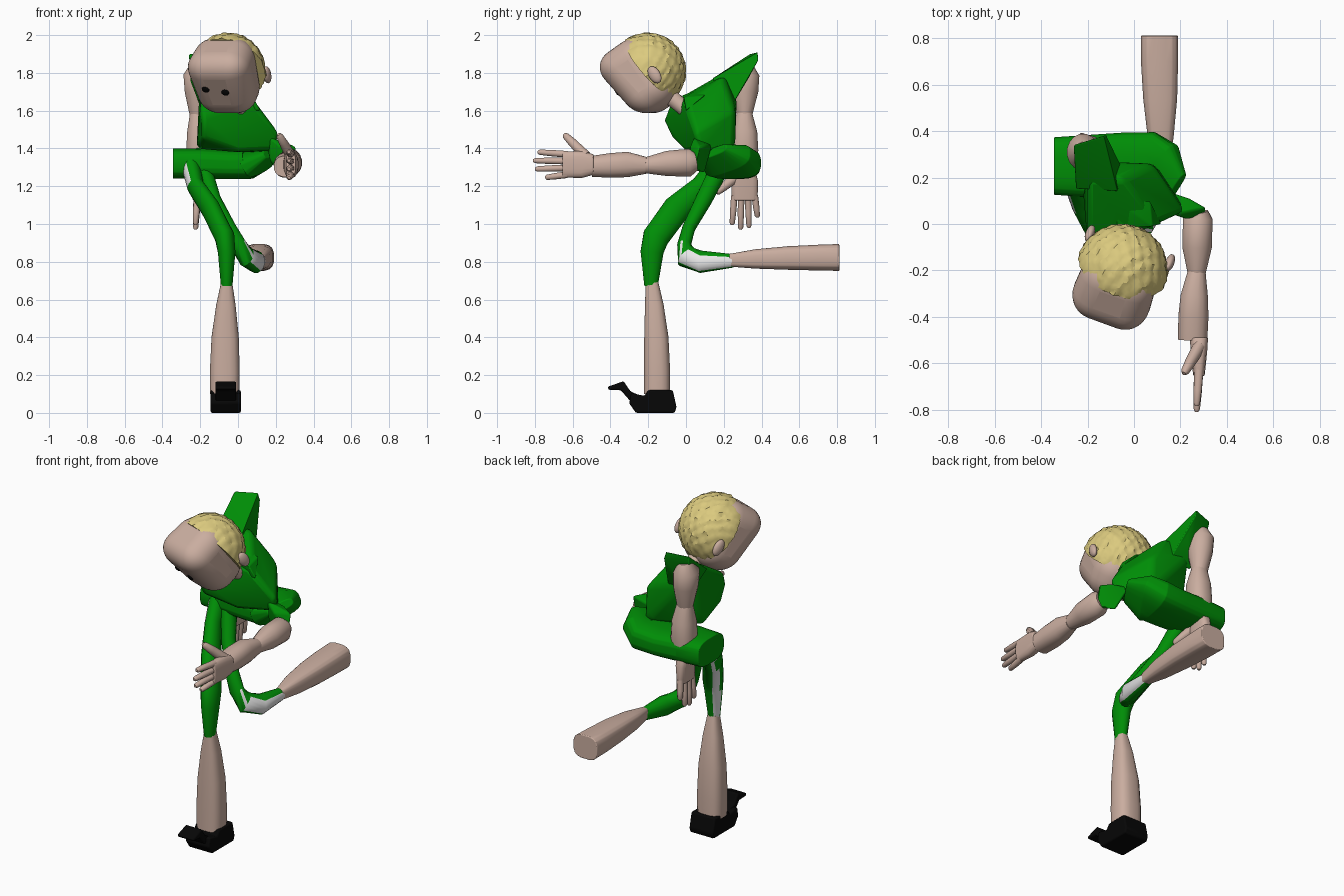
import bpy, bmesh, math, random
from mathutils import Vector, Matrix

random.seed(4)
old = bpy.data.objects.get("Cube")
if old:
    bpy.data.objects.remove(old, do_unlink=True)


def material(name, rgb):
    m = bpy.data.materials.new(name)
    m.use_nodes = True
    m.diffuse_color = (*rgb, 1)
    m.node_tree.nodes["Principled BSDF"].inputs["Base Color"].default_value = (*rgb, 1)
    return m


skin = material("skin", (0.59, 0.42, 0.35))
green = material("green cloth", (0.0, 0.27, 0.002))
white = material("white stripe", (0.8, 0.8, 0.8))
blond = material("blond hair", (0.71, 0.59, 0.21))
black = material("black", (0.002, 0.002, 0.002))


def finish(name, bm, mat, angle=40, bevel=0, segments=3, stripe=None):
    bmesh.ops.recalc_face_normals(bm, faces=bm.faces)
    bm.normal_update()
    if stripe:
        for f in bm.faces:
            f.material_index = int(stripe(f.normal, f.calc_center_median()))
    mesh = bpy.data.meshes.new(name)
    bm.to_mesh(mesh)
    bm.free()
    ob = bpy.data.objects.new(name, mesh)
    bpy.context.collection.objects.link(ob)
    mesh.materials.append(mat)
    if stripe:
        mesh.materials.append(white)
    if bevel:
        mod = ob.modifiers.new("bevel", "BEVEL")
        mod.width, mod.segments, mod.limit_method = bevel, segments, "ANGLE"
        mod.angle_limit = 0.35
    bpy.ops.object.select_all(action="DESELECT")
    ob.select_set(True)
    bpy.context.view_layer.objects.active = ob
    bpy.ops.object.shade_smooth_by_angle(angle=math.radians(angle))
    return ob


def tube(name, stations, mat, ref=(1, 0, 0), sides=16, power=1, bevel=0, stripe=None):
    """Loft rounded sections; station = x, y, z, radius along ref, other radius."""
    bm = bmesh.new()
    pts = [Vector(s[:3]) for s in stations]
    rings = []
    for i, s in enumerate(stations):
        t = (pts[min(i + 1, len(pts) - 1)] - pts[max(i - 1, 0)]).normalized()
        u = Vector(ref)
        u = (u - t * u.dot(t)).normalized()
        v = t.cross(u)
        ring = []
        for k in range(sides):
            a = math.tau * (k + 0.5) / sides
            c, d = math.cos(a), math.sin(a)
            p = pts[i] + u * math.copysign(abs(c) ** power, c) * s[3]
            ring.append(bm.verts.new(p + v * math.copysign(abs(d) ** power, d) * s[4]))
        rings.append(ring)
    for a, b in zip(rings, rings[1:]):
        for k in range(sides):
            n = (k + 1) % sides
            bm.faces.new((a[k], a[n], b[n], b[k]))
    bm.faces.new(rings[0])
    bm.faces.new(rings[-1])
    return finish(name, bm, mat, 50, bevel, 3, stripe)


def hull(name, points, mat, bevel=0.02):
    bm = bmesh.new()
    for p in points:
        bm.verts.new(p)
    out = bmesh.ops.convex_hull(bm, input=bm.verts)
    spare = [g for g in out["geom_interior"] if isinstance(g, bmesh.types.BMVert)]
    bmesh.ops.delete(bm, geom=spare, context="VERTS")
    return finish(name, bm, mat, 40, bevel)


# Head: tapered rounded box, pitched down and turned
pose = (Matrix.Translation((-0.06, -0.22, 1.785)) @ Matrix.Rotation(math.radians(-20), 4, "Z")
        @ Matrix.Rotation(math.radians(34), 4, "X"))
bm = bmesh.new()
bmesh.ops.create_cube(bm, size=2)
for v in bm.verts:
    up, back = v.co.z > 0, v.co.y > 0
    v.co = (v.co.x * (0.185 if up else 0.16) * (0.9 if back else 1),
            0.135 if back else (-0.19 if up else -0.13),
            v.co.z * 0.203)
finish("head", bm, skin, 60, 0.115, 8).matrix_world = pose


def blob(name, centre, size, mat):
    bm = bmesh.new()
    bmesh.ops.create_uvsphere(bm, u_segments=16, v_segments=10, radius=1)
    bmesh.ops.transform(bm, verts=bm.verts,
                        matrix=Matrix.Translation(centre) @ Matrix.Diagonal((*size, 1)))
    finish(name, bm, mat, 60).matrix_world = pose


for side, s in (("left", 1), ("right", -1)):
    blob(side + "_ear", (s * 0.183, 0.105, -0.065), (0.02, 0.032, 0.05), skin)
    blob(side + "_eye", (s * 0.053 - 0.012, -0.162, 0.012 - s * 0.01), (0.021, 0.009, 0.019), black)

# Hair: ruffled cap over the back of the head
bm = bmesh.new()
bmesh.ops.create_icosphere(bm, subdivisions=5, radius=1)
for v in bm.verts:
    r = 1 + 0.02 * math.sin(v.co.x * 23 + 4 * v.co.z) * math.sin(v.co.z * 17) + random.uniform(-0.01, 0.01)
    v.co = Vector((v.co.x * 0.2, v.co.y * 0.205 + 0.025, v.co.z * 0.203 + 0.01)) * r
for point, normal in (((0, 0.055, 0), (0, 1, 0.1)), ((0, 0, -0.16), (0, 0.3, 1))):
    bmesh.ops.bisect_plane(bm, geom=bm.verts[:] + bm.edges[:] + bm.faces[:],
                           plane_co=point, plane_no=normal, clear_inner=True)
    bmesh.ops.holes_fill(bm, edges=[e for e in bm.edges if e.is_boundary])
finish("hair", bm, blond, 25).matrix_world = pose

tube("neck", [(-0.05, -0.16, 1.74, 0.05, 0.05), (0.0, -0.02, 1.62, 0.045, 0.04),
              (0.0, 0.06, 1.57, 0.06, 0.06)], skin)

# Shirt: twisted chest, sleeves and the rolled hip section
hull("chest", [(-0.2, -0.09, 1.62), (-0.19, -0.12, 1.55), (-0.19, -0.07, 1.45), (-0.02, -0.03, 1.67),
               (0.1, 0.0, 1.64), (0.22, 0.05, 1.48), (0.21, 0.08, 1.39), (0.0, 0.0, 1.38),
               (0.09, 0.26, 1.38), (0.08, 0.26, 1.6), (-0.05, 0.2, 1.78), (-0.2, 0.2, 1.8),
               (-0.22, 0.15, 1.4), (-0.17, 0.27, 1.68)], green, 0.025)
hull("right_sleeve", [(-0.25, 0.15, 1.75), (-0.07, 0.14, 1.77), (-0.26, 0.34, 1.9), (-0.13, 0.38, 1.91),
                      (-0.12, 0.385, 1.87), (-0.25, 0.33, 1.83), (-0.11, 0.33, 1.77),
                      (-0.2, 0.24, 1.62), (-0.05, 0.24, 1.62)], green, 0.006)
hull("left_sleeve", [(0.17, 0.04, 1.46), (0.15, 0.14, 1.42), (0.17, 0.05, 1.33), (0.24, 0.11, 1.42),
                     (0.31, 0.07, 1.41), (0.31, 0.04, 1.28), (0.23, 0.02, 1.41), (0.22, 0.1, 1.27)],
     green, 0.01)
hull("collar", [(-0.07, -0.02, 1.68), (0.08, -0.01, 1.67), (-0.08, 0.1, 1.73), (0.07, 0.1, 1.68),
                (-0.12, 0.0, 1.6), (0.12, 0.0, 1.6)], green, 0.005)
tube("hips", [(-0.345, 0.25, 1.32, 0.125, 0.08), (-0.2, 0.25, 1.32, 0.135, 0.082),
              (-0.05, 0.25, 1.315, 0.145, 0.078), (0.06, 0.25, 1.32, 0.15, 0.082),
              (0.1, 0.22, 1.335, 0.15, 0.07), (0.18, 0.15, 1.385, 0.08, 0.025)],
     green, (0, 1, 0), 20, 0.65, 0.012)

# Arms: each segment pinches at the elbow
tube("left_upper_arm", [(0.27, 0.05, 1.33, 0.05, 0.05), (0.275, 0.02, 1.325, 0.065, 0.075),
                        (0.272, -0.1, 1.32, 0.065, 0.068), (0.27, -0.22, 1.31, 0.038, 0.042)], skin)
tube("left_forearm", [(0.27, -0.21, 1.31, 0.04, 0.045), (0.26, -0.31, 1.315, 0.06, 0.068),
                      (0.256, -0.4, 1.31, 0.066, 0.066), (0.253, -0.5, 1.305, 0.064, 0.056)], skin, power=0.85)
tube("right_upper_arm", [(-0.215, 0.32, 1.85, 0.035, 0.035), (-0.22, 0.31, 1.79, 0.07, 0.08),
                         (-0.215, 0.31, 1.7, 0.068, 0.074), (-0.21, 0.31, 1.57, 0.045, 0.04)], skin)
tube("right_forearm", [(-0.21, 0.31, 1.59, 0.045, 0.04), (-0.205, 0.31, 1.49, 0.065, 0.068),
                       (-0.205, 0.31, 1.39, 0.07, 0.074), (-0.21, 0.31, 1.26, 0.06, 0.06)], skin, power=0.85)


def hand(side, wrist, forward, across, thumb):
    """Palm, four fingers and a thumb; across points to the index side."""
    w, f, c = Vector(wrist), Vector(forward), Vector(across)
    flat = f.cross(c)
    tube(side + "_palm", [(*w, 0.055, 0.04), (*(w + f * 0.06), 0.072, 0.036),
                          (*(w + f * 0.165), 0.07, 0.025)], skin, across, 16, 0.7, 0.006)
    for k, length in enumerate((0.155, 0.18, 0.17, 0.115)):
        base = w + f * 0.14 + c * (0.054 - 0.036 * k)
        tip = base + f * length + c * (0.012 - 0.009 * k) + flat * 0.01
        tube(f"{side}_finger_{k + 1}", [(*base, 0.019, 0.021), (*base.lerp(tip, 0.55), 0.018, 0.019),
                                        (*base.lerp(tip, 0.93), 0.015, 0.015), (*tip, 0.008, 0.008)],
             skin, across, 8)
    base, tip = w + f * 0.04 + c * 0.045, Vector(thumb)
    tube(side + "_thumb", [(*base, 0.028, 0.03), (*base.lerp(tip, 0.6), 0.023, 0.025),
                           (*base.lerp(tip, 0.92), 0.018, 0.019), (*tip, 0.009, 0.009)],
         skin, flat, 8)


hand("left", (0.28, -0.49, 1.315), (0, -1, 0), (0, 0, 1), (0.215, -0.645, 1.475))
hand("right", (-0.215, 0.31, 1.29), (0, 0, -1), (0, -1, 0), (-0.15, 0.16, 1.165))

# Standing leg, with a stripe down the outer side
tube("standing_thigh", [(-0.25, 0.17, 1.31, 0.05, 0.06), (-0.225, 0.085, 1.2, 0.045, 0.06),
                        (-0.145, -0.05, 1.08, 0.05, 0.075), (-0.07, -0.16, 0.93, 0.053, 0.072),
                        (-0.06, -0.18, 0.85, 0.047, 0.062), (-0.06, -0.185, 0.67, 0.031, 0.036)],
     green, stripe=lambda n, c: n.x < -0.6 and (n.y > -0.05 or c.z > 1.2))
tube("standing_shin", [(-0.06, -0.18, 0.69, 0.03, 0.034), (-0.064, -0.168, 0.57, 0.052, 0.05),
                       (-0.068, -0.157, 0.4, 0.073, 0.065), (-0.07, -0.153, 0.22, 0.08, 0.07),
                       (-0.07, -0.153, 0.1, 0.078, 0.07)], skin, power=0.7)


# Shoe: heel block and upturned toe
def prism(name, outline, x0, x1, mat):
    bm = bmesh.new()
    face = bm.faces.new([bm.verts.new((x0, y, z)) for y, z in outline])
    ext = bmesh.ops.extrude_face_region(bm, geom=[face])
    bmesh.ops.translate(bm, vec=(x1 - x0, 0, 0),
                        verts=[g for g in ext["geom"] if isinstance(g, bmesh.types.BMVert)])
    finish(name, bm, mat, 30, 0.008, 2)


prism("shoe_heel", [(-0.265, 0.0), (-0.06, 0.0), (-0.05, 0.03), (-0.07, 0.12), (-0.2, 0.12),
                    (-0.22, 0.09), (-0.29, 0.105), (-0.3, 0.05)], -0.145, 0.015, black)
prism("shoe_toe", [(-0.25, 0.01), (-0.22, 0.08), (-0.295, 0.115), (-0.33, 0.168), (-0.415, 0.138),
                   (-0.41, 0.122), (-0.345, 0.12)], -0.12, -0.01, black)

# Raised leg, bent back at the knee
tube("raised_thigh", [(-0.18, 0.17, 1.28, 0.045, 0.05), (-0.13, 0.095, 1.13, 0.04, 0.045),
                      (-0.05, 0.015, 0.98, 0.04, 0.035), (0.0, -0.01, 0.89, 0.045, 0.037),
                      (0.045, 0.005, 0.825, 0.048, 0.062), (0.095, 0.08, 0.8, 0.05, 0.06),
                      (0.117, 0.25, 0.805, 0.03, 0.036)],
     green, stripe=lambda n, c: n.x > 0.5 and c.z < 0.87 and n.z < 0.55)
tube("raised_shin", [(0.117, 0.23, 0.808, 0.027, 0.034), (0.115, 0.37, 0.815, 0.056, 0.052),
                     (0.113, 0.54, 0.82, 0.074, 0.063), (0.11, 0.7, 0.822, 0.081, 0.069),
                     (0.11, 0.812, 0.823, 0.081, 0.072)], skin, power=0.65, bevel=0.01)
